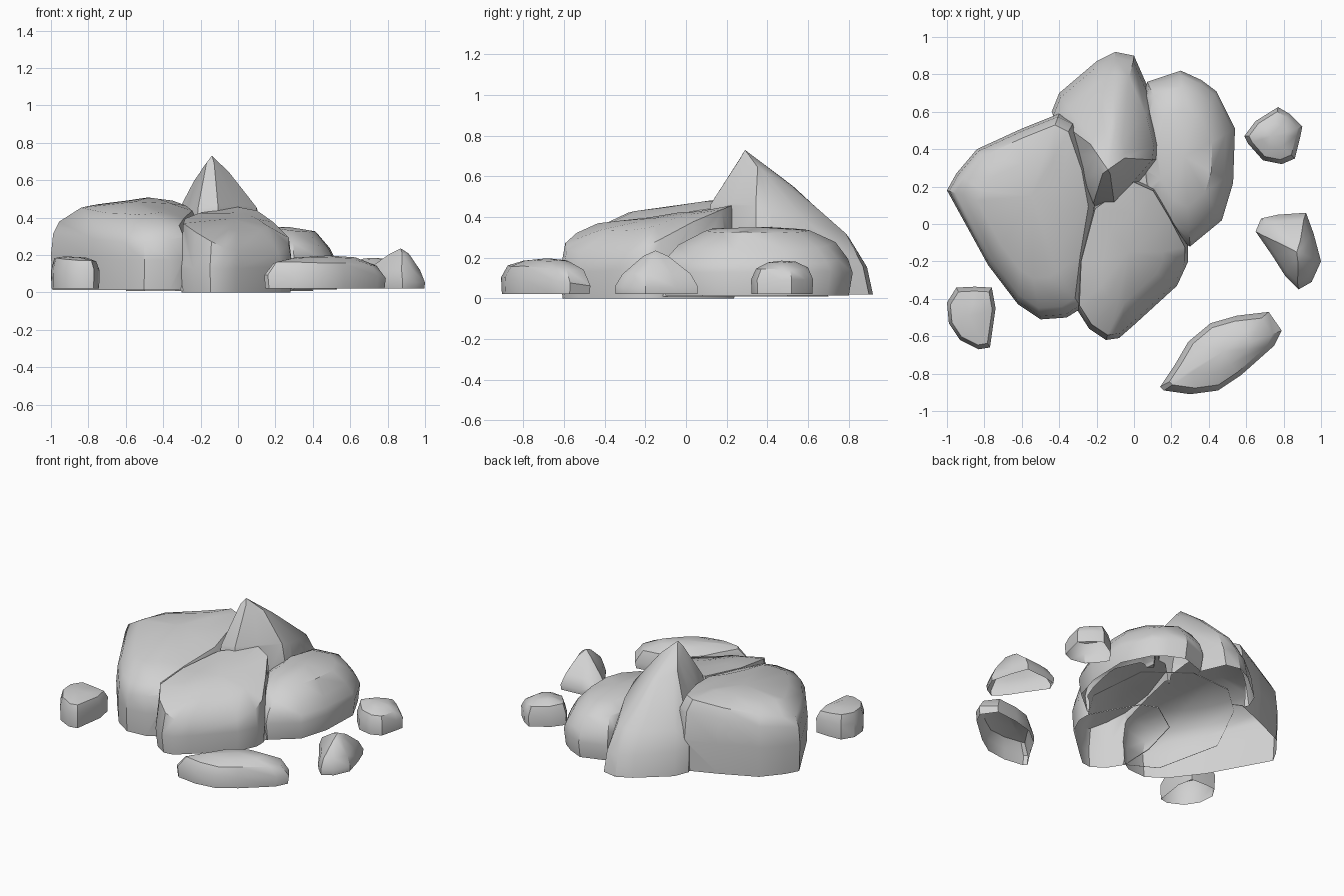
import bpy, bmesh, math, random

cube = bpy.data.objects.get("Cube")
if cube:
    bpy.data.objects.remove(cube, do_unlink=True)
random.seed(4)

# One pale grey stone colour
stone = bpy.data.materials.new("pale_grey_stone")
stone.use_nodes = True
GREY = (0.64, 0.64, 0.64, 1)
stone.diffuse_color = GREY
bsdf = next(n for n in stone.node_tree.nodes if n.type == 'BSDF_PRINCIPLED')
bsdf.inputs["Base Color"].default_value = GREY
bsdf.inputs["Roughness"].default_value = 0.9


def activate(ob):
    bpy.ops.object.select_all(action='DESELECT')
    ob.select_set(True)
    bpy.context.view_layer.objects.active = ob


def rock(name, outline, rings, apex, jitter=0.004):
    """Closed rock lofted from a ground outline.
    Each ring is (scale, height, slope_x, slope_y, pull, twist): pull slides the
    ring towards the apex, twist (optional) warps its height across x and y."""
    cx = (min(p[0] for p in outline) + max(p[0] for p in outline)) / 2
    cy = (min(p[1] for p in outline) + max(p[1] for p in outline)) / 2
    bm = bmesh.new()
    loops = []
    for i, ring in enumerate(rings):
        s, z, sx, sy, pull, twist = (*ring, 0)[:6]
        ox, oy = (apex[0] - cx) * pull, (apex[1] - cy) * pull
        loop = []
        for x, y in outline:
            dx, dy = (x - cx) * s + ox, (y - cy) * s + oy
            j = random.uniform(-jitter, jitter) if i else 0
            h = z + sx * dx + sy * dy + twist * dx * dy + j
            loop.append(bm.verts.new((cx + dx, cy + dy, h)))
        loops.append(loop)
    n = len(outline)
    for a, b in zip(loops, loops[1:]):
        for k in range(n):
            m = (k + 1) % n
            bm.faces.new((a[k], a[m], b[m], b[k]))
    tip = bm.verts.new(apex)
    for k in range(n):
        bm.faces.new((loops[-1][k], loops[-1][(k + 1) % n], tip))
    bm.faces.new(loops[0][::-1])
    bmesh.ops.recalc_face_normals(bm, faces=bm.faces[:])
    me = bpy.data.meshes.new(name)
    bm.to_mesh(me)
    bm.free()
    me.materials.append(stone)
    ob = bpy.data.objects.new(name, me)
    bpy.context.collection.objects.link(ob)
    return ob


def finish(ob):
    """Open the underside and shade the rock smooth with sharp edges."""
    bm = bmesh.new()
    bm.from_mesh(ob.data)
    bm.normal_update()
    under = [f for f in bm.faces
             if f.normal.z < -0.9 and f.calc_center_median().z < 0.03]
    bmesh.ops.delete(bm, geom=under, context='FACES')
    bm.to_mesh(ob.data)
    bm.free()
    activate(ob)
    bpy.ops.object.shade_smooth_by_angle(angle=math.radians(36))


# Broad slab on the right side
slab = rock("boulder_group",
            [(-1.0, 0.18), (-0.95, 0.27), (-0.84, 0.40), (-0.60, 0.51), (-0.40, 0.59),
             (-0.32, 0.55), (-0.24, 0.32), (-0.20, 0.10), (-0.25, -0.20), (-0.28, -0.45),
             (-0.36, -0.50), (-0.50, -0.51), (-0.62, -0.43), (-0.78, -0.22)],
            [(0.98, 0.012, 0, 0, 0), (1.0, 0.20, 0, 0.05, 0),
             (0.97, 0.33, 0.08, 0.13, 0), (0.89, 0.395, 0.10, 0.15, 0),
             (0.60, 0.455, 0.06, 0.13, 0)],
            (-0.55, 0.15, 0.485))

# Sloping boulder at the front
front = rock("front_boulder",
             [(-0.31, -0.45), (-0.24, -0.56), (-0.15, -0.62), (-0.08, -0.61), (0.00, -0.54),
              (0.23, -0.33), (0.29, -0.20), (0.29, -0.12), (0.20, 0.05), (0.11, 0.20),
              (0.00, 0.25), (-0.22, 0.10), (-0.30, -0.20)],
             [(0.97, 0.0, 0, 0, 0), (1.0, 0.14, 0, 0.03, 0),
              (0.94, 0.33, -0.25, 0.30, 0, 0.6), (0.55, 0.375, -0.15, 0.22, 0, 0.4)],
             (-0.03, -0.15, 0.395))

# Rounded boulder on the left side
left = rock("left_boulder",
            [(0.07, 0.76), (0.25, 0.82), (0.36, 0.77), (0.44, 0.71), (0.54, 0.51),
             (0.53, 0.22), (0.47, 0.02), (0.30, -0.12), (0.16, -0.05), (0.04, 0.15),
             (0.00, 0.45)],
            [(0.96, 0.015, 0, 0, 0), (1.0, 0.13, 0, 0, 0), (0.95, 0.195, -0.1, 0, 0),
             (0.82, 0.27, -0.15, 0, 0), (0.55, 0.335, -0.08, 0, 0)],
            (0.27, 0.36, 0.35))

# Tall peak with a ridge running down to the back
peak = rock("peak_boulder",
            [(-0.44, 0.60), (-0.40, 0.70), (-0.20, 0.87), (-0.10, 0.92), (0.00, 0.90),
             (0.11, 0.65), (0.16, 0.45), (0.15, 0.36), (0.02, 0.21), (-0.10, 0.09),
             (-0.23, 0.09), (-0.30, 0.23), (-0.36, 0.40)],
            [(1.0, 0.018, 0, 0, 0), (0.97, 0.19, 0, -0.1, 0.08),
             (0.82, 0.365, 0.2, -0.25, 0.2), (0.31, 0.56, 0, -0.55, 0.5)],
            (-0.14, 0.29, 0.73))

# Low core that closes the gaps between the boulders
core = rock("core",
            [(-0.60, 0.10), (-0.50, -0.35), (-0.32, -0.45), (-0.18, -0.48), (0.10, -0.32),
             (0.26, -0.14), (0.40, 0.08), (0.36, 0.50), (0.10, 0.70), (-0.20, 0.68),
             (-0.40, 0.50)],
            [(1.0, 0.008, 0, 0, 0), (0.98, 0.15, 0, 0, 0), (0.75, 0.27, -0.08, 0, 0)],
            (-0.12, 0.12, 0.32), 0)

# Fuse the boulders into one shell without inner walls
for other in (core, front, left, peak):
    mod = slab.modifiers.new("fuse", 'BOOLEAN')
    mod.operation = 'UNION'
    mod.solver = 'EXACT'
    mod.object = other
    activate(slab)
    bpy.ops.object.modifier_apply(modifier=mod.name)
    bpy.data.objects.remove(other, do_unlink=True)

# Four loose stones around the group
corner = rock("corner_stone",
              [(-1.0, -0.42), (-0.95, -0.34), (-0.85, -0.335), (-0.76, -0.34), (-0.74, -0.45),
               (-0.77, -0.66), (-0.83, -0.67), (-0.93, -0.62), (-0.99, -0.53)],
              [(0.98, 0.02, 0, 0, 0), (1.0, 0.12, 0, 0, 0),
               (0.86, 0.175, -0.08, 0, 0), (0.45, 0.187, -0.05, 0, 0)],
              (-0.88, -0.49, 0.19), 0.003)

long_stone = rock("long_stone",
                  [(0.14, -0.87), (0.22, -0.75), (0.29, -0.63), (0.41, -0.53), (0.55, -0.49),
                   (0.72, -0.47), (0.79, -0.57), (0.75, -0.65), (0.57, -0.81), (0.45, -0.89),
                   (0.30, -0.91), (0.16, -0.89)],
                  [(0.98, 0.02, 0, 0, 0), (1.0, 0.08, 0.04, -0.12, 0),
                   (0.85, 0.15, 0, -0.05, 0), (0.5, 0.184, 0, 0, 0)],
                  (0.48, -0.68, 0.197))

pointed = rock("pointed_stone",
               [(0.65, -0.04), (0.68, 0.03), (0.77, 0.05), (0.92, 0.06), (0.96, -0.05),
                (1.0, -0.20), (0.95, -0.31), (0.88, -0.35), (0.81, -0.28), (0.74, -0.17)],
               [(0.98, 0.02, 0, 0, 0), (1.0, 0.055, 0, 0, 0),
                (0.82, 0.12, 0, 0, 0.1), (0.30, 0.205, 0, 0, 0.8)],
               (0.87, -0.15, 0.235), 0.003)

back = rock("back_stone",
            [(0.59, 0.47), (0.65, 0.55), (0.77, 0.625), (0.83, 0.59), (0.90, 0.52),
             (0.89, 0.47), (0.86, 0.35), (0.79, 0.32), (0.69, 0.34), (0.61, 0.43)],
            [(0.98, 0.02, 0, 0, 0), (1.0, 0.09, 0, 0, 0),
             (0.84, 0.15, -0.08, 0, 0), (0.45, 0.178, -0.04, 0, 0)],
            (0.73, 0.47, 0.185), 0.003)

for ob in (slab, corner, long_stone, pointed, back):
    finish(ob)
